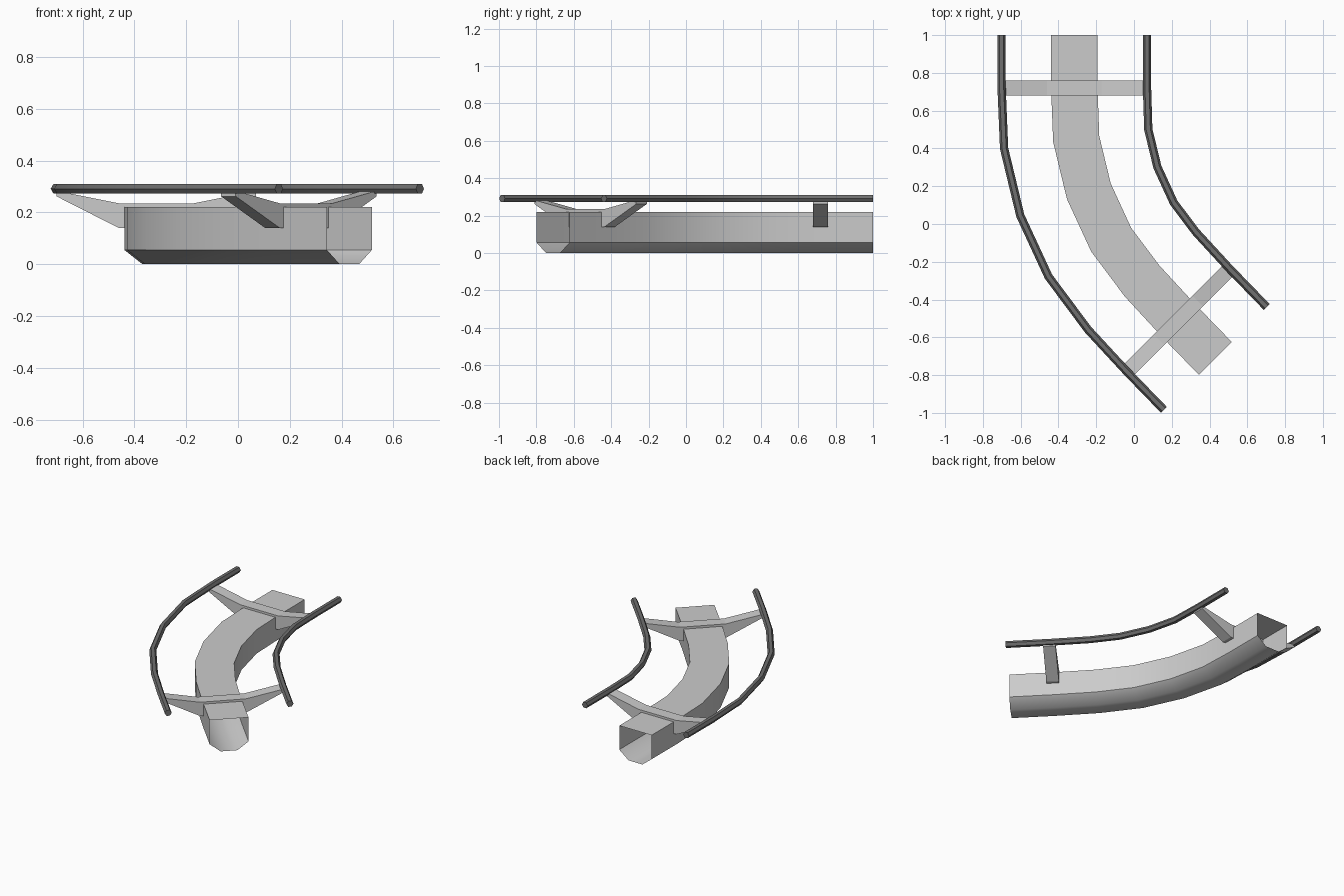
import bpy, bmesh, math
from mathutils import Vector

if "Cube" in bpy.data.objects:
    bpy.data.objects.remove(bpy.data.objects["Cube"])

# Centre line of the bend: x, y, heading angle in degrees
PATH = [(-0.316, 1.0, 0), (-0.316, 0.72, 0), (-0.306, 0.45, 7.5),
        (-0.239, 0.173, 19.5), (-0.121, -0.083, 30.5), (0.043, -0.302, 42),
        (0.235, -0.51, 45), (0.43, -0.711, 45)]
GAUGE = 0.385


def place(x, y, angle, side, along, z):
    """Local (side, along, z) at a station to world position."""
    a = math.radians(angle)
    return Vector((x + side * math.cos(a) - along * math.sin(a),
                   y + side * math.sin(a) + along * math.cos(a), z))


def loft(name, rings, caps, smooth):
    bm = bmesh.new()
    rows = [[bm.verts.new(p) for p in ring] for ring in rings]
    n = len(rows[0])
    for a, b in zip(rows, rows[1:]):
        for i in range(n):
            j = (i + 1) % n
            bm.faces.new((a[i], a[j], b[j], b[i]))
    if caps:
        bm.faces.new(rows[0][::-1])
        bm.faces.new(rows[-1])
    # Outward is away from the part's middle, at the first ring
    mid = sum((v.co for v in rows[0]), Vector()) / n
    bm.normal_update()
    f = rows[0][0].link_faces[0]
    face = next(f for f in rows[0][0].link_faces if rows[1][0] in f.verts)
    ring_dir = rows[1][0].co - rows[0][0].co
    out = face.calc_center_median() - mid
    out -= ring_dir * out.dot(ring_dir) / ring_dir.length_squared
    if face.normal.dot(out) < 0:
        bmesh.ops.reverse_faces(bm, faces=bm.faces[:])
    if caps:
        bmesh.ops.recalc_face_normals(bm, faces=bm.faces[:])
    me = bpy.data.meshes.new(name)
    bm.to_mesh(me)
    bm.free()
    ob = bpy.data.objects.new(name, me)
    bpy.context.collection.objects.link(ob)
    if smooth:
        bpy.ops.object.select_all(action='DESELECT')
        ob.select_set(True)
        bpy.context.view_layer.objects.active = ob
        bpy.ops.object.shade_smooth_by_angle(angle=math.radians(smooth))
    return ob


def sweep(name, section, caps, smooth):
    return loft(name, [[place(*st, s, 0, z) for s, z in section] for st in PATH],
                caps, smooth)


# Open-ended spine beam with a chamfered underside
spine = [(0.123, 0.22), (0.123, 0.055), (0.053, 0.0),
         (-0.053, 0.0), (-0.123, 0.055), (-0.123, 0.22)]
sweep("spine_beam", spine, False, 45)

# Two dark six-sided rails
dark = bpy.data.materials.new("dark_rail")
dark.diffuse_color = (0.16, 0.16, 0.16, 1)
dark.use_nodes = True
dark.node_tree.nodes["Principled BSDF"].inputs["Base Color"].default_value = dark.diffuse_color
for name, side in (("outer_rail", -GAUGE), ("inner_rail", GAUGE)):
    hexagon = [(side + 0.022 * math.cos(k * math.pi / 3),
                0.291 + 0.022 * math.sin(k * math.pi / 3)) for k in range(6)]
    sweep(name, hexagon, True, 30).data.materials.append(dark)

# Cross ties cradling the spine and carrying the rails
half = [(0.145, 0.14), (0.385, 0.262), (0.385, 0.283), (0.145, 0.235)]
tie = half + [(-s, z) for s, z in reversed(half)]
for name, station in (("back_tie", PATH[1]), ("front_tie", PATH[6])):
    loft(name, [[place(*station, s, d, z) for s, z in tie] for d in (-0.04, 0.04)],
         True, 0)
